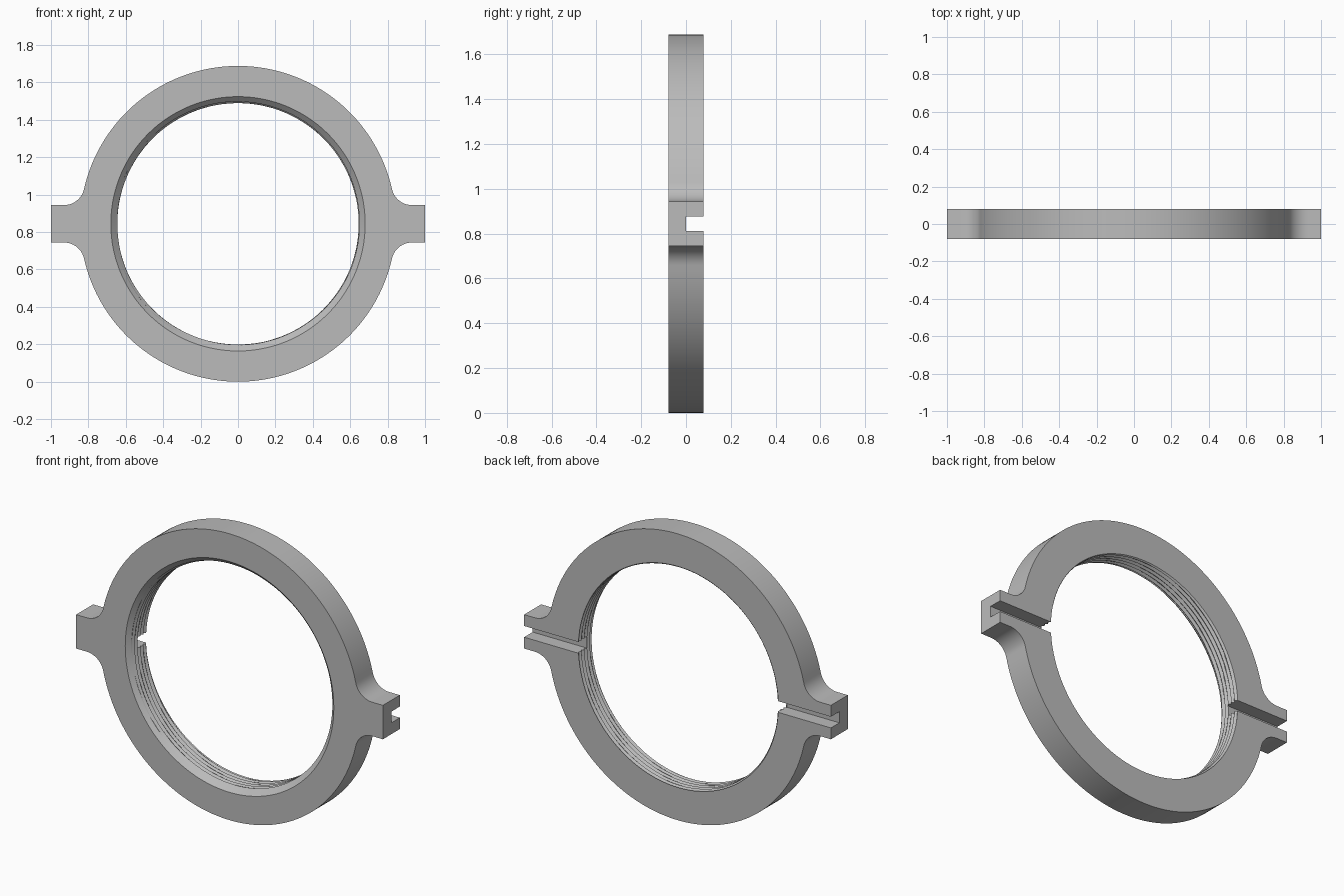
import bpy
import bmesh
from math import atan2, cos, sin, pi, hypot

cube = bpy.data.objects.get("Cube")
if cube:
    bpy.data.objects.remove(cube, do_unlink=True)

R = 0.844            # outer radius, also the height of the centre
HALF = 0.079         # half thickness
TAB = 0.1            # half height of the side tabs
FILLET_X = 0.93      # where the tab flat meets its fillet
BORE, MOUTH = 0.645, 0.68
PITCH, DEPTH = 0.026, 0.013
ROWS = 72

metal = bpy.data.materials.new("grey metal")
metal.use_nodes = True
grey = (0.5, 0.5, 0.5, 1)
metal.diffuse_color = grey
metal.node_tree.nodes["Principled BSDF"].inputs["Base Color"].default_value = grey


def quadrant():
    """Outer outline from the tab end round to the top."""
    r = (FILLET_X**2 + TAB**2 - R**2) / (2 * (R - TAB))
    cz = TAB + r
    pts = [(1, 0), (1, TAB / 3), (1, TAB * 2 / 3), (1, TAB)]
    touch = atan2(cz, FILLET_X)
    for i in range(13):
        a = -pi / 2 - (pi / 2 - touch) * i / 12
        pts.append((FILLET_X + r * cos(a), cz + r * sin(a)))
    for i in range(1, 41):
        a = touch + (pi / 2 - touch) * i / 40
        pts.append((R * cos(a), R * sin(a)))
    return pts


def bore_radius(y, angle):
    """Helical V thread with a conical lead-in at the front."""
    t = (y / PITCH + angle / (2 * pi)) % 1
    thread = BORE + DEPTH * (1 - abs(2 * t - 1))
    return max(thread, MOUTH - (y + HALF))


# Full outline by mirroring the quadrant
q = quadrant()
half = q + [(-x, z) for x, z in q[-2::-1]]
outline = half + [(x, -z) for x, z in half[-2:0:-1]]

# Clamp ring: outer wall, flat faces and threaded bore as one closed skin
bm = bmesh.new()
loops = []
for y in (HALF, -HALF):
    loops.append([bm.verts.new((x, y, z + R)) for x, z in outline])
for k in range(ROWS + 1):
    y = -HALF + 2 * HALF * k / ROWS
    loop = []
    for x, z in outline:
        r = bore_radius(y, atan2(z, x))
        s = r / hypot(x, z)
        loop.append(bm.verts.new((x * s, y, z * s + R)))
    loops.append(loop)
n = len(outline)
for a, b in zip(loops, loops[1:] + loops[:1]):
    for i in range(n):
        j = (i + 1) % n
        bm.faces.new((a[i], a[j], b[j], b[i]))
bmesh.ops.recalc_face_normals(bm, faces=bm.faces)
mesh = bpy.data.meshes.new("clamp_ring")
bm.to_mesh(mesh)
bm.free()
ring = bpy.data.objects.new("clamp_ring", mesh)
bpy.context.collection.objects.link(ring)
mesh.materials.append(metal)

# Slot across the back of both tabs
bpy.ops.mesh.primitive_cube_add(size=1, location=(0, 0.1, R))
cutter = bpy.context.object
cutter.name = "slot_cutter"
cutter.scale = (2.4, 0.2, 0.066)
cutter.hide_render = True
cutter.data.materials.append(metal)
mod = ring.modifiers.new("slot", 'BOOLEAN')
mod.operation = 'DIFFERENCE'
mod.solver = 'EXACT'
mod.object = cutter

bpy.ops.object.select_all(action='DESELECT')
ring.select_set(True)
bpy.context.view_layer.objects.active = ring
bpy.ops.object.modifier_apply(modifier=mod.name)
bpy.data.objects.remove(cutter, do_unlink=True)
bpy.ops.object.shade_smooth_by_angle(angle=0.5)
